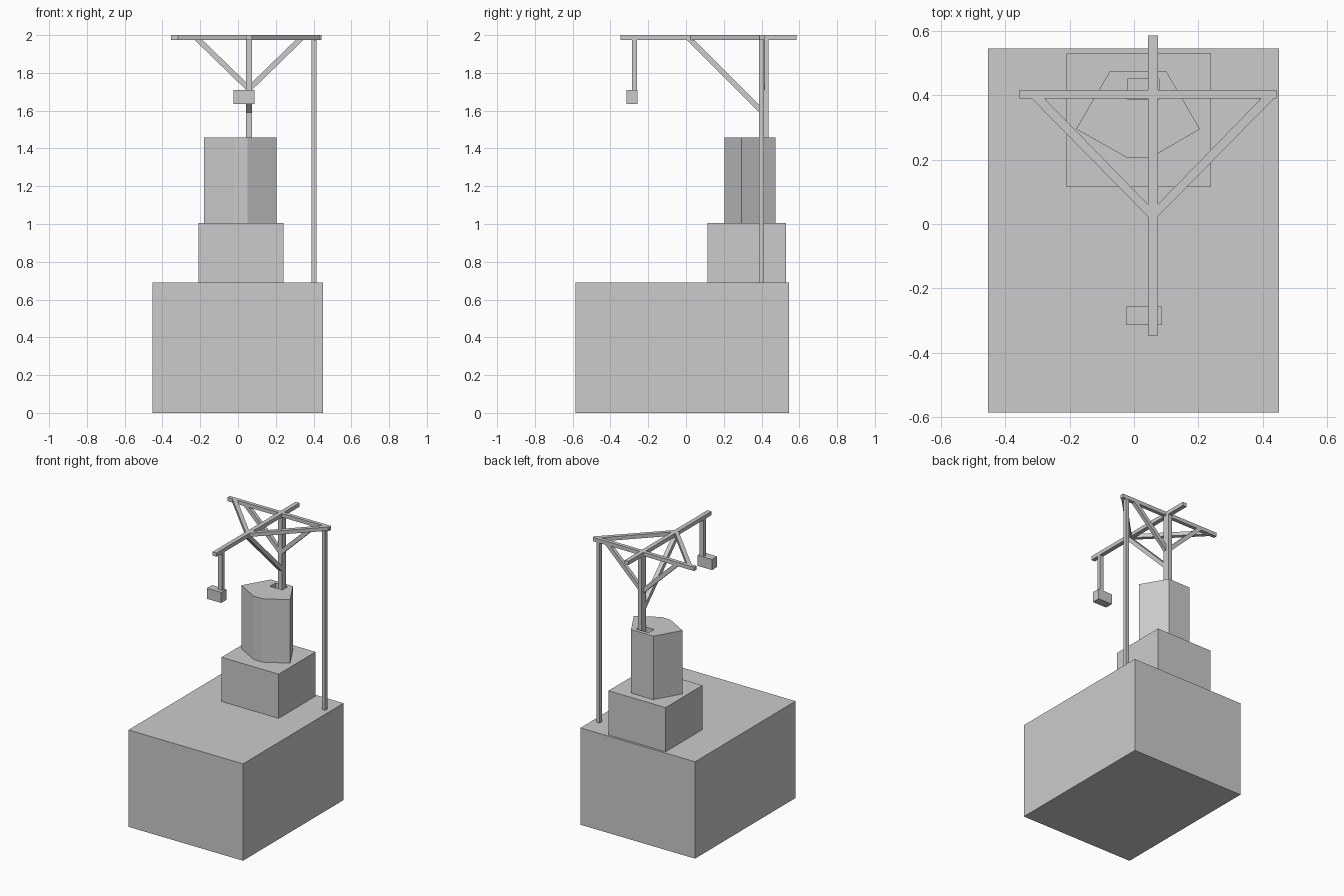
import bpy
import bmesh
from mathutils import Vector

cube = bpy.data.objects.get("Cube")
if cube:
    bpy.data.objects.remove(cube, do_unlink=True)

grey = bpy.data.materials.new("plain grey")
grey.use_nodes = True
grey.diffuse_color = (0.6, 0.6, 0.6, 1)
grey.node_tree.nodes["Principled BSDF"].inputs["Base Color"].default_value = (0.6, 0.6, 0.6, 1)


def prism(name, outline, axis, lo, hi):
    """Extrude a 2D outline along an axis; outline uses the other two axes in order."""
    def place(p, d):
        co = list(p)
        co.insert("xyz".index(axis), d)
        return co
    bm = bmesh.new()
    face = bm.faces.new([bm.verts.new(place(p, lo)) for p in outline])
    ext = bmesh.ops.extrude_face_region(bm, geom=[face], use_keep_orig=True)
    verts = [g for g in ext["geom"] if isinstance(g, bmesh.types.BMVert)]
    bmesh.ops.translate(bm, verts=verts, vec=Vector(place((0, 0), hi - lo)))
    bmesh.ops.recalc_face_normals(bm, faces=bm.faces)
    mesh = bpy.data.meshes.new(name)
    bm.to_mesh(mesh)
    bm.free()
    mesh.materials.append(grey)
    obj = bpy.data.objects.new(name, mesh)
    bpy.context.collection.objects.link(obj)
    return obj


def box(name, x, y, z):
    outline = [(x[0], y[0]), (x[1], y[0]), (x[1], y[1]), (x[0], y[1])]
    return prism(name, outline, "z", *z)


# Stepped base
box("base_block", (-0.453, 0.45), (-0.586, 0.545), (0, 0.69))
box("middle_block", (-0.21, 0.24), (0.115, 0.53), (0.69, 1.005))

# Six-sided tower with a slot for the mast
tower = prism("tower", [(-0.075, 0.475), (0.1, 0.475), (0.205, 0.295),
                        (0.05, 0.205), (-0.02, 0.205), (-0.18, 0.295)], "z", 1.005, 1.457)
slot = box("slot_cutter", (-0.02, 0.078), (0.388, 0.45), (0.9, 1.6))
cut = tower.modifiers.new("slot", "BOOLEAN")
cut.operation = "DIFFERENCE"
cut.solver = "EXACT"
cut.object = slot
bpy.context.view_layer.update()
carved = bpy.data.meshes.new_from_object(tower.evaluated_get(bpy.context.evaluated_depsgraph_get()))
tower.modifiers.clear()
tower.data = carved
bpy.data.objects.remove(slot, do_unlink=True)

# Mast, crane arm and cross beam
MID = 0.0585
ARM = (0.043, 0.074)
BEAM = (0.39, 0.416)
TOP = (1.973, 2.0)
box("mast", ARM, (0.388, 0.437), (1.005, TOP[0]))
box("crane_arm", ARM, (-0.347, 0.586), TOP)
box("cross_beam", (-0.356, 0.443), BEAM, TOP)
box("support_leg", (0.39, 0.416), (0.387, 0.414), (0.69, TOP[0]))

# Paired braces, mirrored about the mast
flat_brace = [(0.043, 0.023), (0.043, 0.061), (-0.278, BEAM[0]), (-0.318, BEAM[0])]
mast_brace = [(0.043, 1.71), (0.043, 1.75), (-0.187, TOP[0]), (-0.228, TOP[0])]
for side in ("right", "left"):
    def flip(pts):
        return pts if side == "right" else [(2 * MID - u, v) for u, v in pts]
    prism(side + "_flat_brace", flip(flat_brace), "z", *TOP)
    prism(side + "_mast_brace", flip(mast_brace), "y", *BEAM)

# Brace under the arm
prism("arm_brace", [(0.388, 1.59), (0.388, 1.63), (0.045, TOP[0]), (0.005, TOP[0])], "x", *ARM)

# Hanging weight
box("hanger", ARM, (-0.286, -0.259), (1.71, TOP[0]))
box("weight", (-0.025, 0.087), (-0.314, -0.256), (1.635, 1.71))
